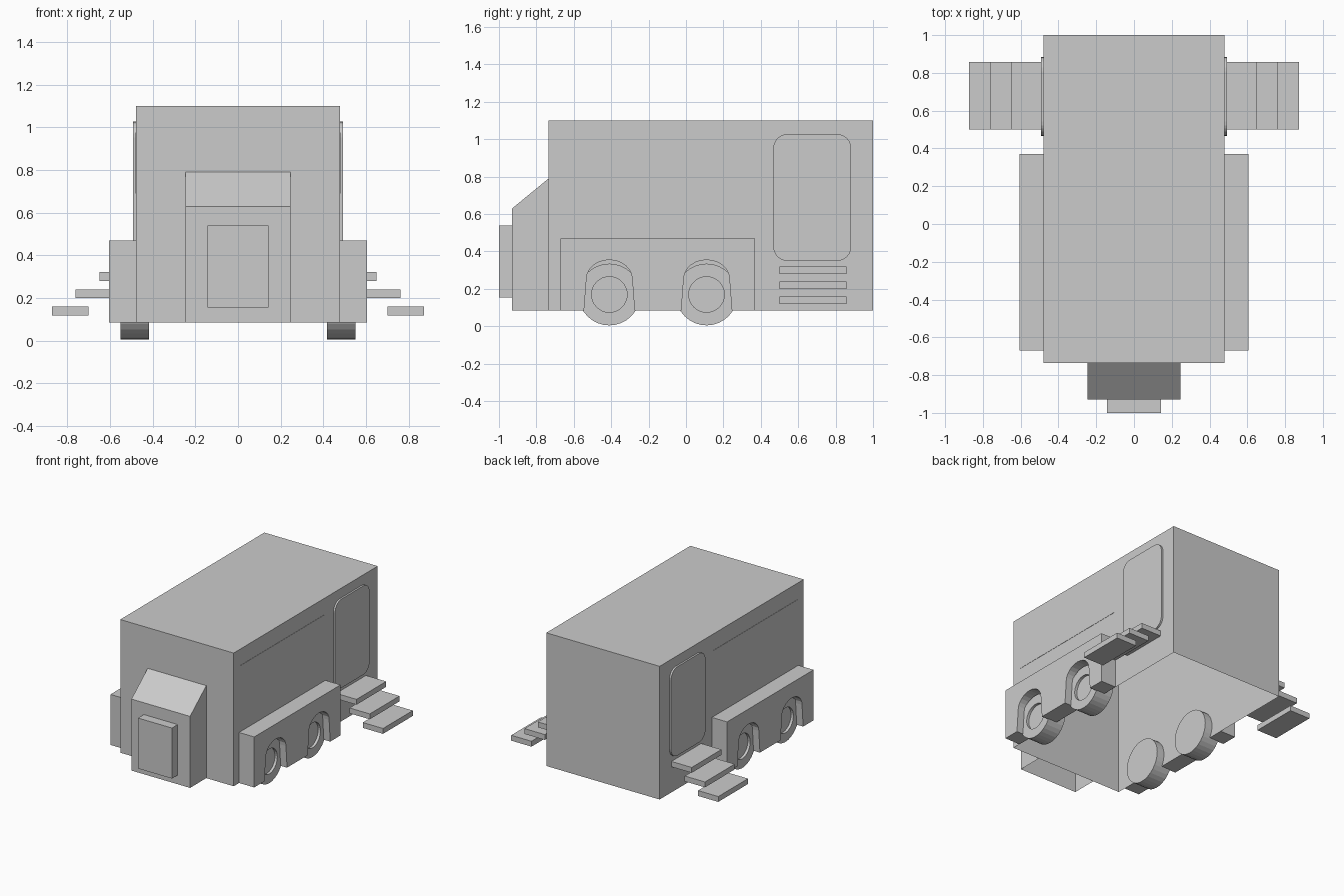
import bpy, bmesh, math
from mathutils import Matrix, Vector

cube = bpy.data.objects.get("Cube")
if cube:
    bpy.data.objects.remove(cube, do_unlink=True)

grey = bpy.data.materials.new("plain_grey")
grey.use_nodes = True
grey.diffuse_color = (0.6, 0.6, 0.6, 1)
grey.node_tree.nodes["Principled BSDF"].inputs["Base Color"].default_value = (0.6, 0.6, 0.6, 1)


def finish(name, bm):
    bmesh.ops.recalc_face_normals(bm, faces=bm.faces)
    mesh = bpy.data.meshes.new(name)
    bm.to_mesh(mesh)
    bm.free()
    mesh.materials.append(grey)
    obj = bpy.data.objects.new(name, mesh)
    bpy.context.collection.objects.link(obj)
    return obj


def extrude(name, profile, x0, x1, open_sides=()):
    """Extrude a (y, z) profile along x; open_sides lists directions left open."""
    bm = bmesh.new()
    face = bm.faces.new([bm.verts.new((x0, y, z)) for y, z in profile])
    res = bmesh.ops.extrude_face_region(bm, geom=[face], use_keep_orig=True)
    verts = [v for v in res["geom"] if isinstance(v, bmesh.types.BMVert)]
    bmesh.ops.translate(bm, verts=verts, vec=(x1 - x0, 0, 0))
    bmesh.ops.recalc_face_normals(bm, faces=bm.faces)
    gone = [f for f in bm.faces if any(f.normal.dot(Vector(d)) > 0.99 for d in open_sides)]
    bmesh.ops.delete(bm, geom=gone, context="FACES")
    return finish(name, bm)


def rect(y0, y1, z0, z1):
    return [(y0, z0), (y1, z0), (y1, z1), (y0, z1)]


def rounded_rect(y0, y1, z0, z1, r, steps=6):
    pts = []
    corners = [(y1 - r, z1 - r), (y0 + r, z1 - r), (y0 + r, z0 + r), (y1 - r, z0 + r)]
    for i, (y, z) in enumerate(corners):
        for k in range(steps + 1):
            a = math.pi / 2 * (i + k / steps)
            pts.append((y + r * math.cos(a), z + r * math.sin(a)))
    return pts


def wheel(name, x_in, x_out, y, z, radius, hub):
    bm = bmesh.new()
    place = Matrix.Translation(((x_in + x_out) / 2, y, z)) @ Matrix.Rotation(math.pi / 2, 4, "Y")
    bmesh.ops.create_cone(bm, cap_ends=True, segments=32, radius1=radius, radius2=radius,
                          depth=abs(x_out - x_in), matrix=place)
    # Recessed hub on the outer cap
    side = 1 if x_out > x_in else -1
    cap = max(bm.faces, key=lambda f: f.calc_center_median().x * side)
    bmesh.ops.inset_region(bm, faces=[cap], thickness=radius - hub)
    rim = bmesh.ops.extrude_discrete_faces(bm, faces=[cap])["faces"][0]
    bmesh.ops.translate(bm, verts=rim.verts, vec=(-0.02 * side, 0, 0))
    return finish(name, bm)


DOWN, BACK = (0, 0, -1), (0, 1, 0)
FLOOR, WALL = 0.085, 0.478
WHEELS = {"front": -0.41, "rear": 0.11}

# Hollow shell, open underneath
extrude("trailer_body", rect(-0.735, 1.0, FLOOR, 1.1), -WALL, WALL, [DOWN])
extrude("nose_housing", [(-0.735, FLOOR), (-0.93, FLOOR), (-0.93, 0.63), (-0.735, 0.79)],
        -0.247, 0.247, [DOWN, BACK])
extrude("front_locker", rect(-1.0, -0.93, 0.155, 0.54), -0.143, 0.143)

# Fender outline with two arch notches
fender = [(-0.67, 0.47), (-0.67, FLOOR)]
for yc in WHEELS.values():
    fender.append((yc - 0.135, FLOOR))
    for k in range(13):
        a = math.pi * (1 - k / 12)
        fender.append((yc + 0.122 * math.cos(a), 0.255 + 0.1 * math.sin(a)))
    fender.append((yc + 0.135, FLOOR))
fender += [(0.37, FLOOR), (0.37, 0.47)]

for side, s in (("left", 1), ("right", -1)):
    extrude(side + "_fender", fender, s * WALL, s * 0.606)
    for end, yc in WHEELS.items():
        wheel(f"{side}_{end}_wheel", s * 0.417, s * 0.552, yc, 0.17, 0.165, 0.095)
    extrude(side + "_window", rect(-0.66, 0.36, 0.69, 0.975), s * WALL, s * (WALL + 0.002))
    extrude(side + "_door", rounded_rect(0.467, 0.883, 0.35, 1.027, 0.075),
            s * WALL, s * 0.492)
    # Floating entry steps
    for i in range(3):
        x, z = WALL + 0.112 * i, 0.28 - 0.081 * i
        extrude(f"{side}_step_{i + 1}", rect(0.5, 0.858, z, z + 0.041), s * x, s * (x + 0.171))
